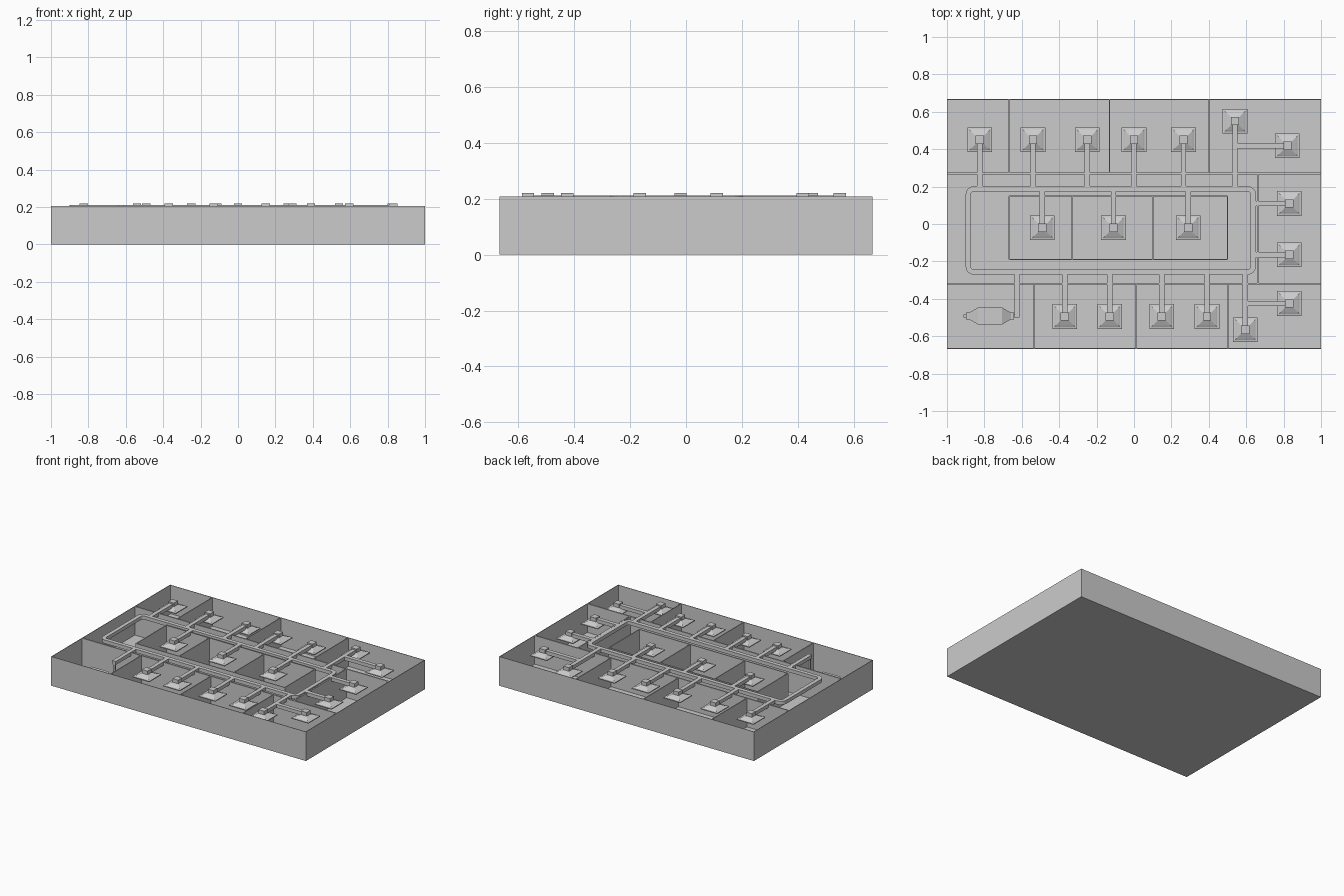
import bpy, bmesh, math
from mathutils import Vector

cube = bpy.data.objects.get("Cube")
if cube:
    bpy.data.objects.remove(cube, do_unlink=True)

grey = bpy.data.materials.new("plain grey")
grey.use_nodes = True
tone = (0.6, 0.6, 0.6, 1)
grey.diffuse_color = tone
grey.node_tree.nodes["Principled BSDF"].inputs["Base Color"].default_value = tone

W, D, H = 1.0, 0.667, 0.207       # half width, half depth, wall height
DUCT = 0.028                      # duct width
DUCT_LOW, DUCT_TOP = 0.186, 0.211


def finish(name, bm):
    bmesh.ops.recalc_face_normals(bm, faces=bm.faces[:])
    mesh = bpy.data.meshes.new(name)
    bm.to_mesh(mesh)
    bm.free()
    mesh.materials.append(grey)
    obj = bpy.data.objects.new(name, mesh)
    bpy.context.collection.objects.link(obj)
    return obj


def box(name, x0, x1, y0, y1, z0, z1):
    bm = bmesh.new()
    bmesh.ops.create_cube(bm, size=1)
    for v in bm.verts:
        v.co = Vector((x1 if v.co.x > 0 else x0,
                       y1 if v.co.y > 0 else y0,
                       z1 if v.co.z > 0 else z0))
    return finish(name, bm)


def loft(name, rings, closed=False):
    """Skin a list of equal-length point rings, capped unless closed."""
    bm = bmesh.new()
    loops = [[bm.verts.new(p) for p in ring] for ring in rings]
    n = len(loops[0])
    pairs = list(zip(loops, loops[1:]))
    if closed:
        pairs.append((loops[-1], loops[0]))
    else:
        bm.faces.new(loops[0])
        bm.faces.new(loops[-1])
    for a, b in pairs:
        for i in range(n):
            j = (i + 1) % n
            bm.faces.new((a[i], a[j], b[j], b[i]))
    return finish(name, bm)


def wall(name, a, b, t):
    """Upright partition along x or y, t thick."""
    x0, x1 = sorted((a[0], b[0]))
    y0, y1 = sorted((a[1], b[1]))
    h = t / 2
    if x0 == x1:
        return box(name, x0 - h, x1 + h, y0, y1, 0, H)
    return box(name, x0, x1, y0 - h, y1 + h, 0, H)


def duct(name, a, b):
    x0, x1 = sorted((a[0], b[0]))
    y0, y1 = sorted((a[1], b[1]))
    h = DUCT / 2
    if x0 == x1:
        return box(name, x0 - h, x1 + h, y0, y1, DUCT_LOW, DUCT_TOP)
    return box(name, x0, x1, y0 - h, y1 + h, DUCT_LOW, DUCT_TOP)


def diffuser(x, y):
    profile = [(0.066, 0.170), (0.066, 0.176), (0.055, 0.178), (0.048, 0.182),
               (0.022, 0.194), (0.022, 0.220)]
    loft("air_diffuser", [[(x + sx * r, y + sy * r, z) for sx, sy in
                           ((-1, -1), (1, -1), (1, 1), (-1, 1))]
                          for r, z in profile])


# Floor and outer walls
T = 0.004
box("floor", -W, W, -D, D, 0, T)
for s in (-1, 1):
    wall("side_wall", (s * (W - T / 2), -D), (s * (W - T / 2), D), T)
    wall("long_wall", (-W, s * (D - T / 2)), (W, s * (D - T / 2)), T)

# Corridor walls and room partitions
BACK, FRONT, THICK = 0.27, -0.32, 0.009
wall("back_corridor_wall", (-W, BACK), (W, BACK), THICK)
wall("front_corridor_wall", (-W, FRONT), (W, FRONT), THICK)
wall("left_corridor_wall", (0.662, FRONT), (0.662, BACK), THICK)
for x in (-0.667, -0.13, 0.4):
    wall("back_partition", (x, BACK), (x, D), 0.006)
for x in (-0.535, 0.012, 0.503):
    wall("front_partition", (x, -D), (x, FRONT), 0.006)

# Central block of three rooms
for x in (-0.667, -0.33, 0.1, 0.5):
    wall("core_partition", (x, -0.19), (x, 0.15), 0.006)
for y in (-0.19, 0.15):
    wall("core_wall", (-0.667, y), (0.5, y), 0.006)

# Main duct loop with rounded corners
LEFT, RIGHT, LOW, HIGH = -0.886, 0.638, -0.257, 0.188


def rounded(offset, z, radius=0.03, steps=4):
    pts = []
    corners = ((RIGHT, HIGH, -1, -1), (LEFT, HIGH, 1, -1),
               (LEFT, LOW, 1, 1), (RIGHT, LOW, -1, 1))
    for k, (x, y, sx, sy) in enumerate(corners):
        for i in range(steps + 1):
            a = math.pi / 2 * (k + i / steps)
            r = radius + offset
            pts.append((x + sx * radius + r * math.cos(a),
                        y + sy * radius + r * math.sin(a), z))
    return pts


h = DUCT / 2
loft("main_duct_loop", [rounded(-h, DUCT_LOW), rounded(h, DUCT_LOW),
                        rounded(h, DUCT_TOP), rounded(-h, DUCT_TOP)], closed=True)

# Branch ducts: each runs straight from its start to a diffuser
branches = [((x, HIGH), (x, 0.45)) for x in (-0.825, -0.54, -0.25, 0.0, 0.265)]
branches += [((x, HIGH), (x, -0.02)) for x in (-0.49, -0.11, 0.29)]
branches += [((x, LOW), (x, -0.495)) for x in (-0.37, -0.13, 0.148, 0.39)]
branches += [((RIGHT, y), (0.83, y)) for y in (0.11, -0.165)]
branches += [((0.54, HIGH), (0.54, 0.55)), ((0.54, 0.418), (0.82, 0.418)),
             ((0.595, LOW), (0.595, -0.565)), ((0.595, -0.425), (0.83, -0.425))]
for start, end in branches:
    duct("branch_duct", start, end)
    diffuser(*end)

# Air handling unit, its tapered ends and the supply riser
UX, UY, UZ = -0.77, -0.492, 0.05
sections = [(-0.142, 0.008), (-0.128, 0.008), (-0.128, 0.018), (-0.112, 0.018),
            (-0.065, 0.045), (0.065, 0.045), (0.112, 0.018), (0.128, 0.018),
            (0.128, 0.008), (0.145, 0.008)]
loft("air_handling_unit", [[(UX + dx, UY + sy * r, UZ + sz * r) for sy, sz in
                            ((-1, -1), (1, -1), (1, 1), (-1, 1))]
                           for dx, r in sections])
duct("supply_duct", (-0.625, LOW), (-0.625, UY - 0.008))
box("supply_riser", -0.633, -0.617, UY - 0.008, UY + 0.008, UZ - 0.008, DUCT_LOW)
